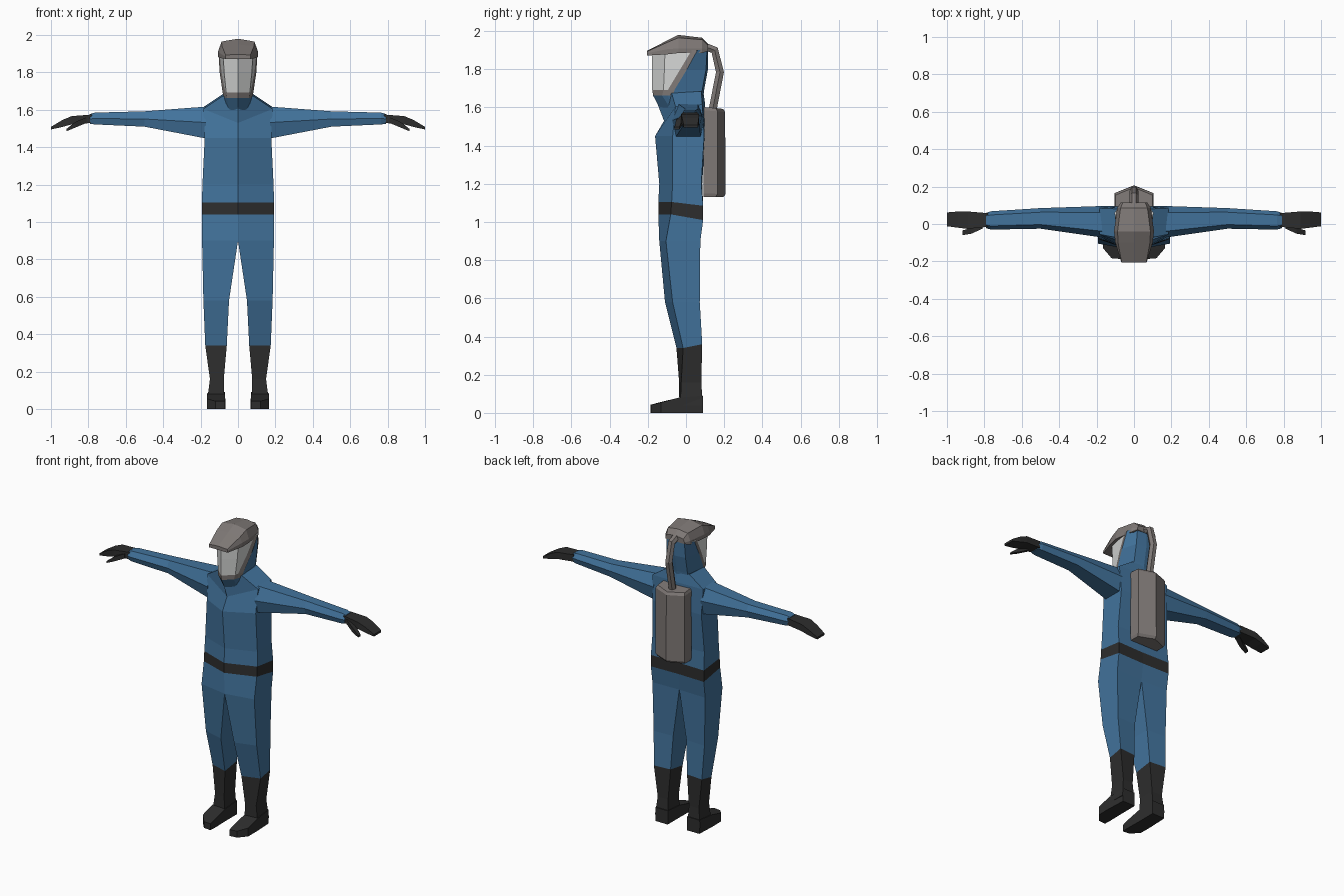
import bpy, bmesh, math


def material(name, rgb):
    m = bpy.data.materials.new(name)
    m.diffuse_color = (*rgb, 1)
    return m


BLUE = material("suit blue", (0.054, 0.17, 0.33))
BLACK = material("rubber black", (0.027, 0.027, 0.027))
GREY = material("equipment grey", (0.21, 0.188, 0.18))
CLEAR = material("visor pale grey", (0.68, 0.69, 0.68))


def loft(name, rings, mats, rule=lambda i, j: 0):
    """Skin closed rings on the +x side, drop faces on the centre plane, mirror."""
    bm = bmesh.new()
    vs = [[bm.verts.new(p) for p in r] for r in rings]
    n = len(rings[0])
    for i in range(len(rings) - 1):
        for j in range(n):
            k = (j + 1) % n
            quad = (vs[i][j], vs[i][k], vs[i + 1][k], vs[i + 1][j])
            if all(abs(v.co.x) < 1e-5 for v in quad):
                continue
            bm.faces.new(quad).material_index = rule(i, j)
    for i, r in ((0, vs[0]), (len(rings) - 2, vs[-1])):
        bm.faces.new(r).material_index = rule(i, 0)
    bmesh.ops.recalc_face_normals(bm, faces=bm.faces)
    me = bpy.data.meshes.new(name)
    bm.to_mesh(me)
    bm.free()
    for m in mats:
        me.materials.append(m)
    ob = bpy.data.objects.new(name, me)
    bpy.context.collection.objects.link(ob)
    mod = ob.modifiers.new("mirror", 'MIRROR')
    mod.use_clip = True
    mod.merge_threshold = 0.0005
    return ob


def body_ring(xi, xo, yfi, yfo, ybo, ybi, zf, zb):
    """Inner front, outer front, outer back, inner back."""
    return [(xi, yfi, zf), (xo, yfo, zf), (xo, ybo, zb), (xi, ybi, zb)]


# Suit: legs, hips, belt band, chest, shoulders and neck
suit = [
    body_ring(0.06, 0.175, -0.05, -0.015, 0.085, 0.075, 0.34, 0.36),
    body_ring(0.048, 0.185, -0.11, -0.07, 0.072, 0.065, 0.58, 0.58),
    body_ring(0.0, 0.192, -0.14, -0.105, 0.075, 0.07, 0.90, 0.90),
    body_ring(0.0, 0.193, -0.145, -0.08, 0.09, 0.085, 1.04, 1.01),
    body_ring(0.0, 0.193, -0.145, -0.075, 0.09, 0.085, 1.105, 1.085),
    body_ring(0.0, 0.190, -0.14, -0.07, 0.08, 0.085, 1.20, 1.20),
    body_ring(0.0, 0.178, -0.162, -0.07, 0.095, 0.10, 1.45, 1.45),
    [(0, -0.115, 1.53), (0.185, -0.055, 1.605), (0.185, 0.085, 1.615), (0, 0.10, 1.62)],
    [(0, -0.15, 1.62), (0.08, -0.075, 1.675), (0.08, 0.08, 1.685), (0, 0.09, 1.69)],
]
loft("suit", suit, [BLUE, BLACK], lambda i, j: 1 if i == 3 else 0)


# Boots: shaft, then foot lofted from heel to toe
shaft = [
    body_ring(0.072, 0.165, -0.035, -0.03, 0.088, 0.088, 0.04, 0.04),
    body_ring(0.076, 0.15, -0.036, -0.025, 0.08, 0.078, 0.16, 0.16),
    body_ring(0.06, 0.175, -0.05, -0.015, 0.085, 0.075, 0.34, 0.36),
]
loft("boot_shaft", shaft, [BLACK])


def foot_ring(xi, xo, yi, yo, z):
    return [(xi, yi, 0), (xo, yo, 0), (xo, yo, z), (xi, yi, z)]


foot = [
    foot_ring(0.07, 0.16, 0.09, 0.09, 0.09),
    foot_ring(0.07, 0.166, -0.036, -0.036, 0.08),
    foot_ring(0.068, 0.165, -0.14, -0.13, 0.055),
    foot_ring(0.07, 0.12, -0.187, -0.183, 0.042),
]
loft("boot_foot", foot, [BLACK])


# Sleeves: six-sided section tapering to the cuff
def sleeve_ring(x, y0, y1, z0, z1):
    section = [(0.2, 1), (0.8, 1), (1, 0.55), (0.88, 0), (0.12, 0), (0, 0.5)]
    return [(x, y0 + (y1 - y0) * a, z0 + (z1 - z0) * b) for a, b in section]


loft("sleeve", [
    sleeve_ring(0.172, -0.072, 0.096, 1.447, 1.617),
    sleeve_ring(0.50, -0.025, 0.085, 1.51, 1.592),
    sleeve_ring(0.765, -0.03, 0.068, 1.522, 1.585),
    sleeve_ring(0.79, -0.022, 0.06, 1.525, 1.578),
], [BLUE])


# Gloves: mitten and thumb
def box_ring(x, y0, y1, z0, z1):
    return [(x, y0, z0), (x, y1, z0), (x, y1, z1), (x, y0, z1)]


loft("glove", [
    box_ring(0.78, -0.015, 0.058, 1.53, 1.575),
    box_ring(0.89, -0.026, 0.067, 1.522, 1.566),
    box_ring(0.94, -0.02, 0.067, 1.508, 1.545),
    box_ring(1.00, -0.012, 0.062, 1.495, 1.509),
], [BLACK])
loft("thumb", [
    box_ring(0.81, -0.025, 0.015, 1.53, 1.56),
    box_ring(0.87, -0.052, -0.02, 1.505, 1.535),
    box_ring(0.918, -0.06, -0.035, 1.485, 1.497),
], [BLACK])


# Hood: faceted visor in front, grey frame strip behind it and under the chin
def hood_ring(z, *pts):
    return [(x, y, z) for x, y in pts]


hood = [
    hood_ring(1.60, (0, -0.14), (0.05, -0.085), (0.06, -0.07), (0.07, -0.05), (0.065, 0.08), (0, 0.09)),
    hood_ring(1.662, (0, -0.172), (0.058, -0.125), (0.068, -0.095), (0.076, -0.07), (0.07, 0.08), (0, 0.092)),
    hood_ring(1.692, (0, -0.177), (0.063, -0.118), (0.068, -0.095), (0.082, -0.06), (0.07, 0.085), (0, 0.095)),
    hood_ring(1.80, (0, -0.177), (0.074, -0.113), (0.088, -0.03), (0.098, 0.005), (0.07, 0.105), (0, 0.115)),
    hood_ring(1.90, (0, -0.177), (0.08, -0.11), (0.098, 0.03), (0.104, 0.06), (0.065, 0.11), (0, 0.115)),
]


def hood_colour(i, j):
    if i == 0 or j > 2:
        return 0
    return 1 if i == 1 or j == 2 else 2


loft("hood", hood, [BLUE, GREY, CLEAR], hood_colour)


# Helmet cap with a brim reaching forward, lofted front to back
def cap_ring(y, w, z0, zs, wt, zt, zc):
    return [(0, y, z0), (w, y, z0), (w, y, zs), (wt, y, zt), (0, y, zc)]


loft("helmet_cap", [
    cap_ring(-0.205, 0.068, 1.872, 1.884, 0.066, 1.893, 1.897),
    cap_ring(-0.10, 0.10, 1.878, 1.905, 0.085, 1.94, 1.95),
    cap_ring(-0.04, 0.107, 1.885, 1.91, 0.088, 1.965, 1.98),
    cap_ring(0.085, 0.09, 1.885, 1.91, 0.072, 1.955, 1.965),
    cap_ring(0.115, 0.07, 1.895, 1.905, 0.06, 1.925, 1.935),
], [GREY])


# Air pack on the back
def pack_ring(w, ys, yb, zf, zb):
    return [(0, 0.092, zf), (w, 0.092, zf), (w, ys, (zf + zb) / 2), (0, yb, zb)]


loft("air_pack", [
    pack_ring(0.10, 0.155, 0.195, 1.13, 1.13),
    pack_ring(0.105, 0.165, 0.207, 1.15, 1.145),
    pack_ring(0.105, 0.165, 0.205, 1.585, 1.575),
    pack_ring(0.098, 0.155, 0.195, 1.602, 1.592),
], [GREY])

# Air hose from the cap to the pack
cu = bpy.data.curves.new("air_hose", 'CURVE')
cu.dimensions = '3D'
cu.bevel_depth = 0.024
cu.bevel_resolution = 1
cu.use_fill_caps = True
path = [(0.07, 1.93), (0.15, 1.9), (0.178, 1.785), (0.138, 1.58)]
sp = cu.splines.new('POLY')
sp.points.add(len(path) - 1)
for p, (y, z) in zip(sp.points, path):
    p.co = (0, y, z, 1)
cu.materials.append(GREY)
sp.use_smooth = False
bpy.context.collection.objects.link(bpy.data.objects.new("air_hose", cu))
